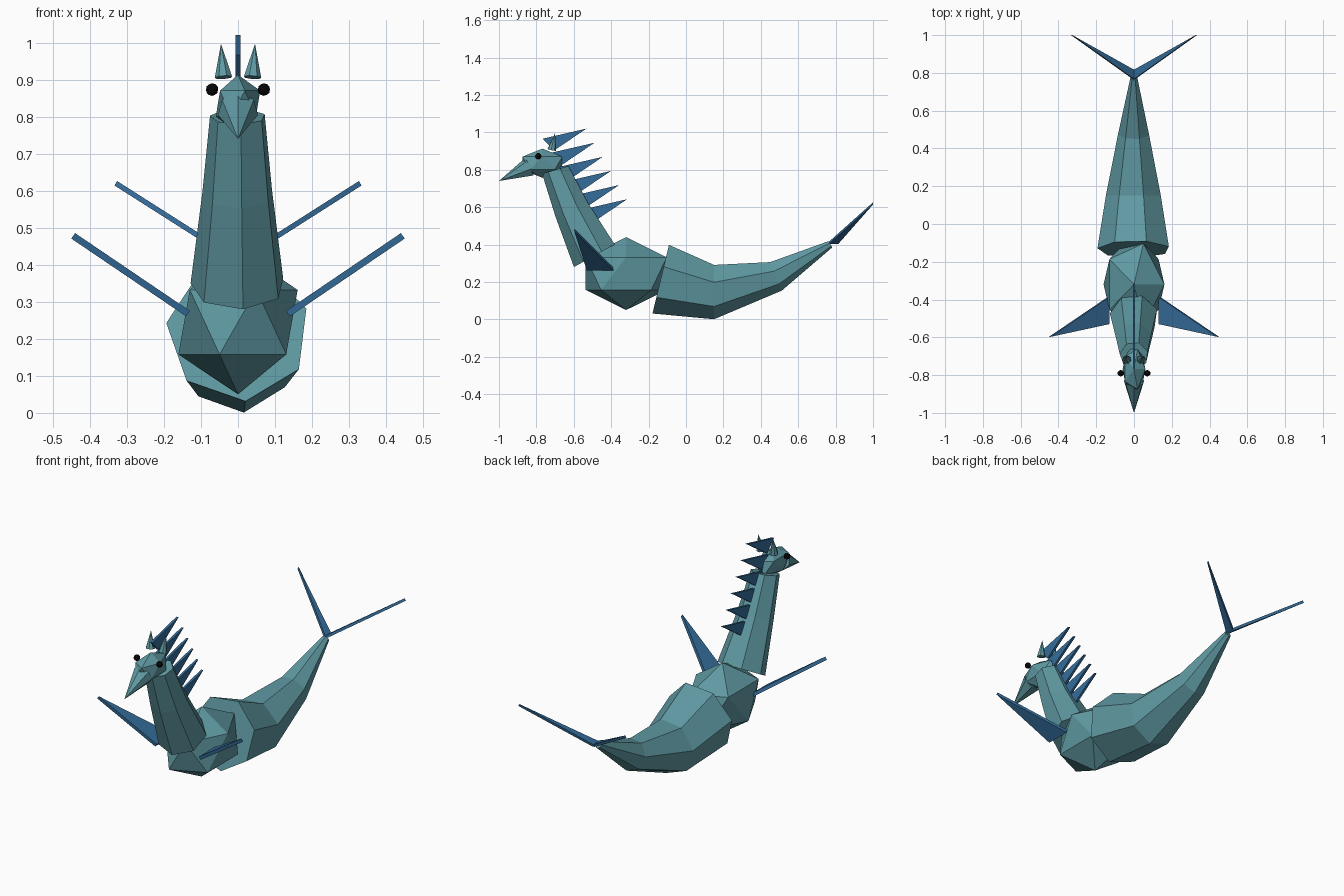
import bpy
import bmesh
import math
from mathutils import Vector, Matrix

if "Cube" in bpy.data.objects:
    bpy.data.objects.remove(bpy.data.objects["Cube"], do_unlink=True)


def make_material(name, color):
    mat = bpy.data.materials.new(name)
    mat.use_nodes = True
    mat.diffuse_color = (*color, 1)
    mat.node_tree.nodes["Principled BSDF"].inputs["Base Color"].default_value = (*color, 1)
    return mat


TEAL = make_material("teal_skin", (0.115, 0.32, 0.365))
BLUE = make_material("blue_fin", (0.035, 0.15, 0.32))
BLACK = make_material("black_eye", (0.002, 0.002, 0.002))


def finish(name, bm, mat):
    bmesh.ops.recalc_face_normals(bm, faces=bm.faces)
    mesh = bpy.data.meshes.new(name)
    bm.to_mesh(mesh)
    bm.free()
    mesh.materials.append(mat)
    obj = bpy.data.objects.new(name, mesh)
    bpy.context.collection.objects.link(obj)
    return obj


def tube(name, rings, mat, sides=7, phase=-84):
    """Loft through rings of (y, z, radius, tilt in degrees of the ring's upward axis)."""
    bm = bmesh.new()
    loops = []
    for y, z, r, tilt in rings:
        t = math.radians(tilt)
        up = Vector((0, math.sin(t), math.cos(t)))
        loop = []
        for i in range(sides):
            a = math.radians(phase) + math.tau * i / sides
            loop.append(bm.verts.new(Vector((r * math.cos(a), y, z)) + up * r * math.sin(a)))
        loops.append(loop)
    for a, b in zip(loops, loops[1:]):
        for i in range(sides):
            j = (i + 1) % sides
            bm.faces.new((a[i], a[j], b[j], b[i]))
    bm.faces.new(loops[0])
    bm.faces.new(loops[-1])
    return finish(name, bm, mat)


def ball(name, center, radii, mat, detail=1):
    bm = bmesh.new()
    bmesh.ops.create_icosphere(bm, subdivisions=detail, radius=1)
    bmesh.ops.transform(bm, matrix=Matrix.Translation(center) @ Matrix.Diagonal((*radii, 1)),
                        verts=bm.verts)
    return finish(name, bm, mat)


def cone(name, base, tip, radius, mat, sides=7):
    axis = Vector(tip) - Vector(base)
    bm = bmesh.new()
    bmesh.ops.create_cone(bm, cap_ends=True, segments=sides, radius1=radius, radius2=0,
                          depth=axis.length)
    turn = axis.to_track_quat("Z", "Y").to_matrix().to_4x4()
    mid = (Vector(base) + Vector(tip)) / 2
    bmesh.ops.transform(bm, matrix=Matrix.Translation(mid) @ turn, verts=bm.verts)
    return finish(name, bm, mat)


def plate(name, corners, thickness, mat):
    """Triangular fin, thickened evenly about its plane."""
    a, b, c = (Vector(p) for p in corners)
    half = (b - a).cross(c - a).normalized() * thickness / 2
    bm = bmesh.new()
    top = [bm.verts.new(p + half) for p in (a, b, c)]
    low = [bm.verts.new(p - half) for p in (a, b, c)]
    bm.faces.new(top)
    bm.faces.new(low[::-1])
    for i in range(3):
        j = (i + 1) % 3
        bm.faces.new((top[i], low[i], low[j], top[j]))
    return finish(name, bm, mat)


# Torso, tail and neck
ball("torso", (0, -0.32, 0.245), (0.18, 0.255, 0.195), TEAL)
tube("tail", [(-0.134, 0.22, 0.195, 13.5), (0.15, 0.15, 0.15, 0),
              (0.48, 0.232, 0.085, -22), (0.772, 0.402, 0.02, -30)], TEAL)
tube("neck", [(-0.487, 0.342, 0.129, 61), (-0.61, 0.59, 0.097, 67),
              (-0.697, 0.80, 0.076, 74)], TEAL)

# Head and snout
ball("head", (0, -0.768, 0.835), (0.067, 0.125, 0.078), TEAL)
cone("snout", (0, -0.835, 0.815), (0, -1.0, 0.74), 0.055, TEAL)

# Paired parts
for side, s in (("left", 1), ("right", -1)):
    ball(side + "_eye", (0.07 * s, -0.79, 0.873), (0.017,) * 3, BLACK, 2)
    cone(side + "_ear", (0.039 * s, -0.718, 0.906), (0.046 * s, -0.7, 0.997), 0.024, TEAL)
    plate(side + "_front_fin", [(0.135 * s, -0.53, 0.268), (0.135 * s, -0.387, 0.268),
                                (0.445 * s, -0.597, 0.478)], 0.018, BLUE)
    plate(side + "_tail_fin", [(0, 0.765, 0.41), (0, 0.815, 0.41),
                               (0.33 * s, 1.0, 0.62)], 0.014, BLUE)

# Mane spikes stepping down the back of the neck
for i in range(6):
    y, z = 0.0435 * i, -0.0755 * i
    plate(f"mane_spike_{i + 1}", [(0, -0.766 + y, 0.966 + z), (0, -0.705 + y, 0.903 + z),
                                  (0, -0.532 + y, 1.02 + z)], 0.013, BLUE)
